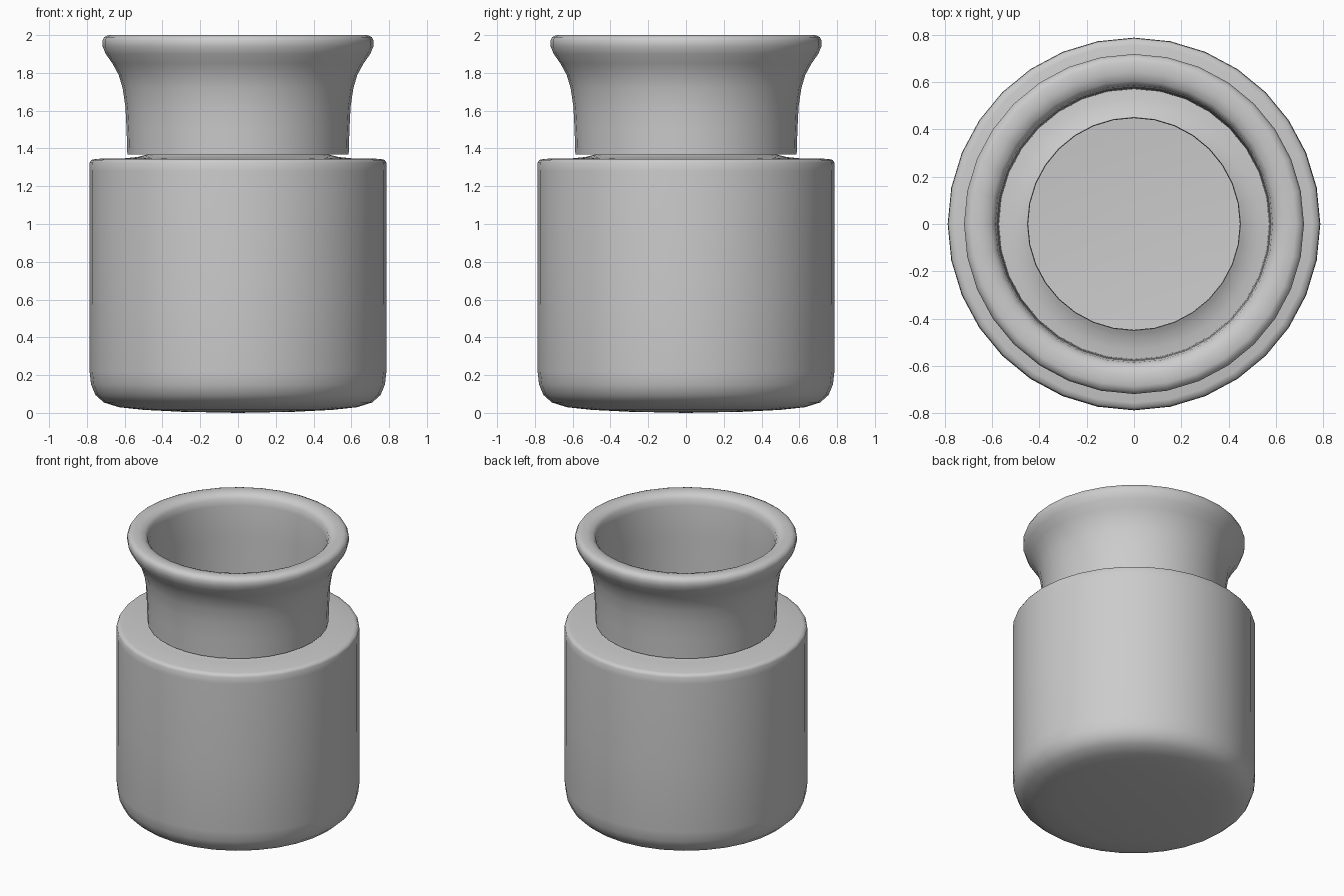
import bpy, bmesh, math

if "Cube" in bpy.data.objects:
    bpy.data.objects.remove(bpy.data.objects["Cube"])

SIDES = 32


def lathe(name, profile, closed=False):
    """Revolve an (r, z) profile about z; radius 0 becomes a pole."""
    bm = bmesh.new()
    rings = []
    for r, z in profile:
        if r == 0:
            rings.append([bm.verts.new((0, 0, z))] * SIDES)
        else:
            rings.append([bm.verts.new((r * math.cos(a), r * math.sin(a), z))
                          for a in (2 * math.pi * i / SIDES for i in range(SIDES))])
    pairs = list(zip(rings, rings[1:]))
    if closed:
        pairs.append((rings[-1], rings[0]))
    for lo, hi in pairs:
        for i in range(SIDES):
            j = (i + 1) % SIDES
            corners = list(dict.fromkeys((lo[i], lo[j], hi[j], hi[i])))
            bm.faces.new(corners)
    bmesh.ops.recalc_face_normals(bm, faces=bm.faces)
    mesh = bpy.data.meshes.new(name)
    bm.to_mesh(mesh)
    bm.free()
    obj = bpy.data.objects.new(name, mesh)
    bpy.context.collection.objects.link(obj)
    bpy.ops.object.select_all(action='DESELECT')
    obj.select_set(True)
    bpy.context.view_layer.objects.active = obj
    bpy.ops.object.shade_smooth_by_angle(angle=math.radians(50))
    return obj


# Hollow body: rounded base, straight wall, shoulder rising to the mouth
lathe("jar_body", [
    (0, 0.0), (0.3, 0.006), (0.5, 0.016), (0.63, 0.03), (0.71, 0.055),
    (0.755, 0.095), (0.778, 0.15), (0.786, 0.22), (0.787, 0.7), (0.787, 1.28),
    (0.785, 1.325), (0.777, 1.339), (0.755, 1.345), (0.6, 1.348),
    (0.53, 1.355), (0.48, 1.368), (0.46, 1.38), (0.45, 1.385),
    (0.447, 1.37), (0.46, 1.335), (0.72, 1.32), (0.76, 1.29),
    (0.76, 0.2), (0.73, 0.11), (0.63, 0.06), (0.5, 0.045), (0, 0.03)])

# Flared neck collar with a rolled lip
lathe("jar_neck", [
    (0.586, 1.368), (0.590, 1.5), (0.596, 1.62), (0.611, 1.72),
    (0.632, 1.79), (0.665, 1.85), (0.700, 1.90), (0.717, 1.94),
    (0.718, 1.97), (0.708, 1.99), (0.685, 2.0), (0.64, 1.998),
    (0.605, 1.988), (0.586, 1.965), (0.578, 1.92), (0.574, 1.7),
    (0.570, 1.368)], closed=True)
